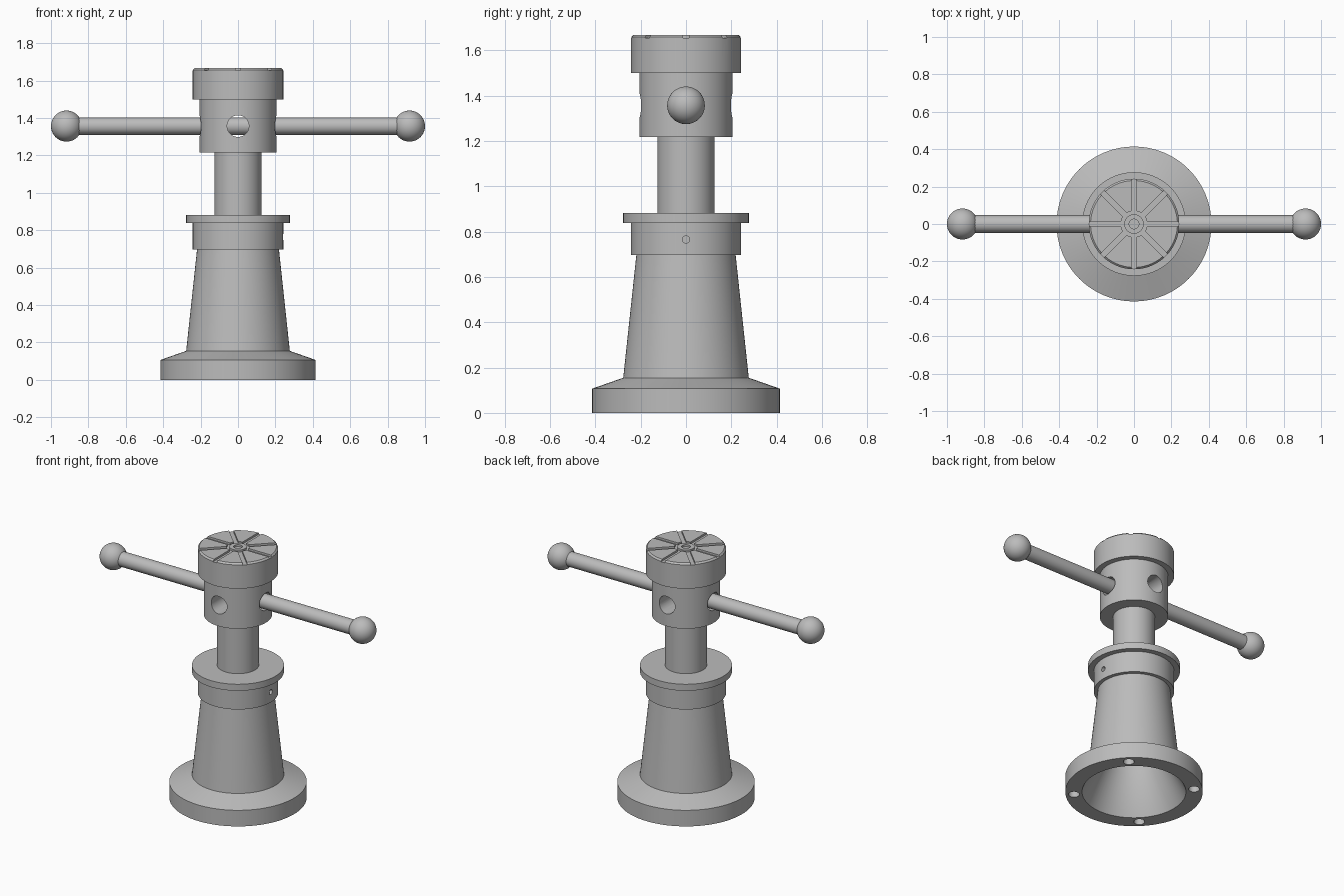
import bpy
import bmesh
from math import cos, sin, pi
from mathutils import Vector, Matrix

if "Cube" in bpy.data.objects:
    bpy.data.objects.remove(bpy.data.objects["Cube"], do_unlink=True)

steel = bpy.data.materials.new("grey steel")
steel.use_nodes = True
GREY = (0.5, 0.5, 0.5, 1)
steel.diffuse_color = GREY
steel.node_tree.nodes["Principled BSDF"].inputs["Base Color"].default_value = GREY


def finish(name, bm):
    bmesh.ops.remove_doubles(bm, verts=bm.verts, dist=1e-5)
    bmesh.ops.recalc_face_normals(bm, faces=bm.faces)
    mesh = bpy.data.meshes.new(name)
    bm.to_mesh(mesh)
    bm.free()
    mesh.materials.append(steel)
    obj = bpy.data.objects.new(name, mesh)
    bpy.context.collection.objects.link(obj)
    return obj


def lathe(name, profile, closed=False, steps=80):
    """Spin an (r, z) profile around the z axis."""
    bm = bmesh.new()
    verts = [bm.verts.new((r, 0, z)) for r, z in profile]
    edges = [bm.edges.new(pair) for pair in zip(verts, verts[1:])]
    if closed:
        edges.append(bm.edges.new((verts[-1], verts[0])))
    bmesh.ops.spin(bm, geom=verts + edges, cent=(0, 0, 0), axis=(0, 0, 1),
                   angle=2 * pi, steps=steps, use_duplicate=False)
    return finish(name, bm)


def rod(bm, centre, direction, radius, length, segments=32):
    turn = Vector(direction).to_track_quat("Z", "Y").to_matrix().to_4x4()
    bmesh.ops.create_cone(bm, cap_ends=True, segments=segments, radius1=radius,
                          radius2=radius, depth=length,
                          matrix=Matrix.Translation(centre) @ turn)


def cut(obj, cutter):
    cutter.hide_render = True
    mod = obj.modifiers.new("cut", "BOOLEAN")
    mod.operation = "DIFFERENCE"
    mod.solver = "EXACT"
    mod.use_self = True
    mod.object = cutter
    bpy.context.view_layer.objects.active = obj
    bpy.ops.object.modifier_apply(modifier=mod.name)
    bpy.data.objects.remove(cutter, do_unlink=True)


def smooth(*objs):
    bpy.ops.object.select_all(action="DESELECT")
    for obj in objs:
        obj.select_set(True)
    bpy.context.view_layer.objects.active = objs[0]
    bpy.ops.object.shade_smooth_by_angle()


# Hollow body: foot, tapered tower, collar, conical mouth and bore
body = lathe("body", [(0.313, 0), (0.414, 0), (0.414, 0.107), (0.277, 0.155),
                      (0.219, 0.697), (0.242, 0.697), (0.242, 0.838),
                      (0.19, 0.838), (0.19, 0.235)], closed=True)

# Blind bolt holes under the foot and a set-screw hole in the collar
bm = bmesh.new()
for i in range(4):
    a = pi / 4 + i * pi / 2
    rod(bm, (0.363 * cos(a), 0.363 * sin(a), 0.02), (0, 0, 1), 0.033, 0.12)
rod(bm, (0.24, 0, 0.765), (1, 0, 0), 0.016, 0.06)
cut(body, finish("body_cutter", bm))

# Flanged nut and screw spindle
nut = lathe("flanged_nut", [(0.126, 0.45), (0.19, 0.45), (0.19, 0.838), (0.277, 0.838),
                            (0.277, 0.881), (0.126, 0.881)], closed=True)
screw = lathe("screw_spindle", [(0, 0.42), (0.126, 0.42), (0.126, 1.24), (0, 1.24)])

# Head with crossed handle holes
head = lathe("head", [(0, 1.217), (0.206, 1.217), (0.206, 1.5), (0, 1.5)])
HANDLE_Z = 1.357
for direction in ((1, 0, 0), (0, 1, 0)):
    bm = bmesh.new()
    rod(bm, (0, 0, HANDLE_Z), direction, 0.058, 0.6, 48)
    cut(head, finish("hole_cutter", bm))

# Load cap with chamfered rim, central boss and recess
TOP, FLOOR = 1.668, 1.655
cap = lathe("load_cap", [(0, 1.5), (0.242, 1.5), (0.242, 1.658), (0.232, TOP),
                         (0.07, TOP), (0.07, FLOOR), (0.052, FLOOR), (0.052, TOP),
                         (0.026, TOP), (0.026, FLOOR), (0, FLOOR)])

# Eight radial grooves
bm = bmesh.new()
for i in range(8):
    place = (Matrix.Rotation(i * pi / 4, 4, "Z") @ Matrix.Translation((0.165, 0, FLOOR + 0.02))
             @ Matrix.Diagonal((0.2, 0.028, 0.04, 1)))
    bmesh.ops.create_cube(bm, size=1, matrix=place)
cut(cap, finish("groove_cutter", bm))

# Tommy bar with ball ends
bm = bmesh.new()
rod(bm, (0, 0, HANDLE_Z), (1, 0, 0), 0.047, 1.8, 48)
bar = finish("handle_bar", bm)
balls = []
for side, label in ((1, "left"), (-1, "right")):
    bm = bmesh.new()
    bmesh.ops.create_uvsphere(bm, u_segments=48, v_segments=24, radius=0.083,
                              matrix=Matrix.Translation((side * 0.917, 0, HANDLE_Z)))
    balls.append(finish(label + "_handle_ball", bm))

smooth(body, nut, screw, head, cap, bar, *balls)
